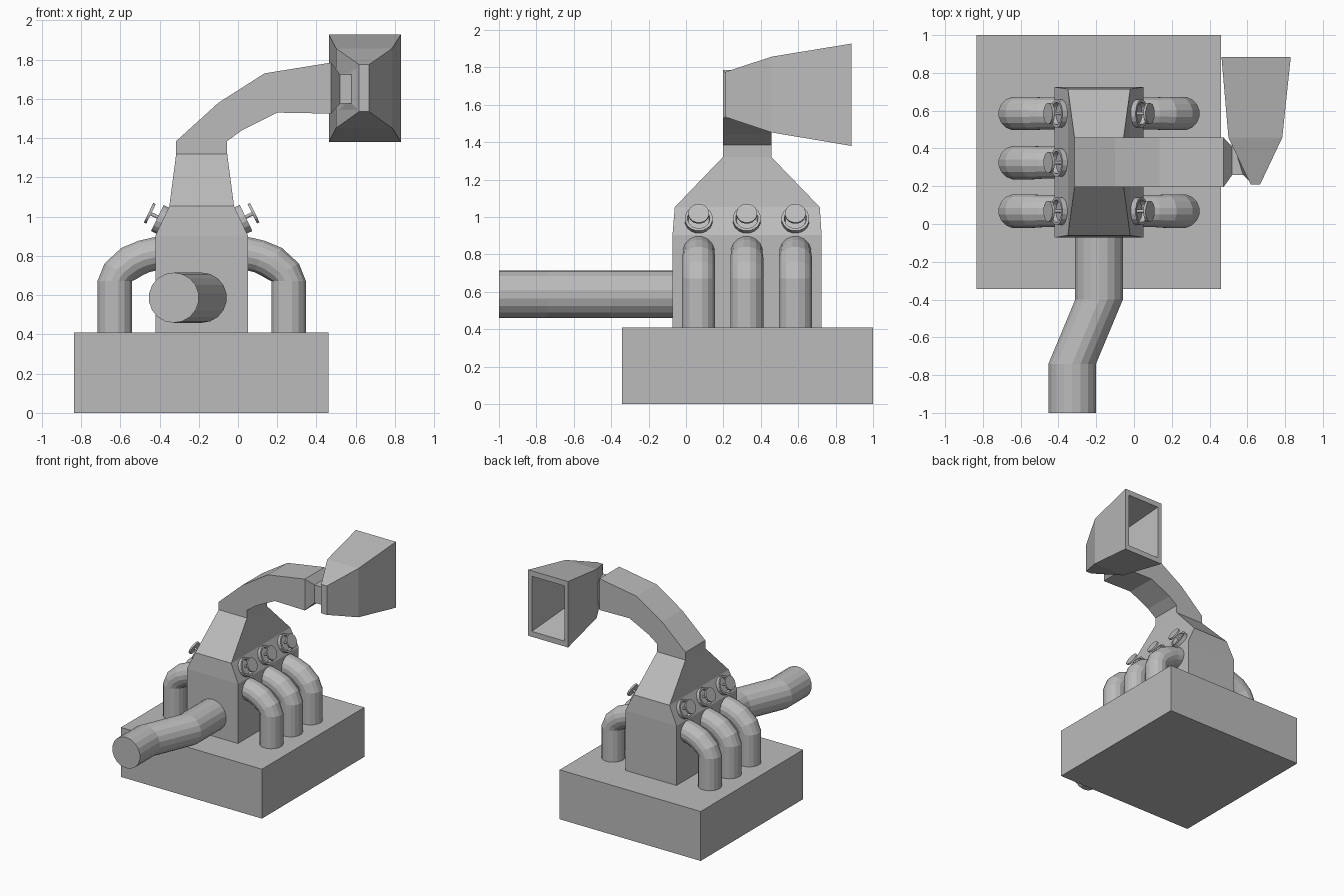
import bpy, bmesh, math
from mathutils import Vector, Matrix

if "Cube" in bpy.data.objects:
    bpy.data.objects.remove(bpy.data.objects["Cube"])

metal = bpy.data.materials.new("plain grey")
metal.diffuse_color = (0.5, 0.5, 0.5, 1)
metal.use_nodes = True
metal.node_tree.nodes["Principled BSDF"].inputs["Base Color"].default_value = metal.diffuse_color
CX = -0.185                      # symmetry plane of the machine body


def loft(name, rings):
    """Skin a list of equal-length rings and cap both ends."""
    bm = bmesh.new()
    vs = [[bm.verts.new(p) for p in r] for r in rings]
    n = len(vs[0])
    for a, b in zip(vs, vs[1:]):
        for i in range(n):
            j = (i + 1) % n
            bm.faces.new((a[i], a[j], b[j], b[i]))
    bm.faces.new(vs[0][::-1])
    bm.faces.new(vs[-1])
    bmesh.ops.recalc_face_normals(bm, faces=bm.faces)
    me = bpy.data.meshes.new(name)
    bm.to_mesh(me)
    bm.free()
    me.materials.append(metal)
    ob = bpy.data.objects.new(name, me)
    bpy.context.collection.objects.link(ob)
    return ob


def rect_z(x0, x1, y0, y1, z):
    return [(x0, y0, z), (x1, y0, z), (x1, y1, z), (x0, y1, z)]


def rect_y(x0, x1, z0, z1, y):
    return [(x0, y, z0), (x1, y, z0), (x1, y, z1), (x0, y, z1)]


def circle(c, u, v, r, n=16):
    c, u, v = Vector(c), Vector(u), Vector(v)
    return [c + r * (u * math.cos(t) + v * math.sin(t))
            for t in (2 * math.pi * (i + 0.5) / n for i in range(n))]


def mirrored(ob, name):
    """Copy of an object on the other side of the body."""
    me = ob.data.copy()
    me.transform(Matrix.Translation((2 * CX, 0, 0)) @ Matrix.Scale(-1, 4, (1, 0, 0)))
    me.flip_normals()
    bpy.context.collection.objects.link(bpy.data.objects.new(name, me))


# Base block
loft("base", [rect_z(-0.835, 0.46, -0.343, 1.0, 0), rect_z(-0.835, 0.46, -0.343, 1.0, 0.41)])

# Body with chamfered shoulders and a neck
loft("body", [rect_z(-0.42, 0.05, -0.072, 0.725, 0.405),
              rect_z(-0.42, 0.05, -0.072, 0.725, 0.905),
              rect_z(-0.35, -0.02, -0.06, 0.715, 1.053),
              rect_z(-0.315, -0.055, 0.197, 0.457, 1.32)])

# Curved square duct: (outer x, z), (inner x, z)
duct = [((-0.315, 1.32), (-0.055, 1.32)), ((-0.315, 1.385), (-0.055, 1.385)),
        ((-0.10, 1.58), (0.02, 1.44)), ((0.135, 1.73), (0.20, 1.53)),
        ((0.475, 1.785), (0.475, 1.525))]
loft("curved_duct", [[(o[0], 0.197, o[1]), (i[0], 0.197, i[1]),
                      (i[0], 0.457, i[1]), (o[0], 0.457, o[1])] for o, i in duct])

# Narrow link between duct and horn: front x, back x, y range, z range
link = [(0.475, 0.475, 0.197, 0.457, 1.525, 1.785), (0.52, 0.52, 0.26, 0.41, 1.577, 1.725),
        (0.578, 0.53, 0.26, 0.41, 1.577, 1.725), (0.62, 0.505, 0.217, 0.452, 1.535, 1.775)]
loft("link", [[(f, y0, z0), (b, y1, z0), (b, y1, z1), (f, y0, z1)]
              for f, b, y0, y1, z0, z1 in link])

# Horn, open and hollow at the back
loft("horn", [rect_y(0.617, 0.668, 1.535, 1.775, 0.21),
              rect_y(0.50, 0.785, 1.452, 1.857, 0.457),
              rect_y(0.463, 0.83, 1.38, 1.927, 0.885),
              rect_y(0.498, 0.795, 1.425, 1.882, 0.885),
              rect_y(0.535, 0.75, 1.495, 1.815, 0.47),
              rect_y(0.62, 0.665, 1.56, 1.75, 0.25)])

# Large offset pipe at the front
loft("front_pipe", [circle((x, y, 0.587), (1, 0, 0), (0, 0, 1), 0.128, 18)
                    for x, y in [(CX, 0), (CX, -0.40), (-0.327, -0.74), (-0.327, -1.0)]])

# Side pipes: (x, z, tilt in degrees) of each ring
elbow = [(0.258, 0.405, 0), (0.258, 0.672, 0), (0.232, 0.72, 28), (0.17, 0.771, 52),
         (0.11, 0.797, 72), (0.05, 0.811, 84), (0.0, 0.813, 90)]
normal = Vector((0.9, 0, 0.436))         # shoulder direction
along = Vector((-0.436, 0, 0.9))
for k, y in enumerate((0.068, 0.325, 0.585)):
    rings = [circle((x, y, z), (math.cos(math.radians(t)), 0, math.sin(math.radians(t))),
                    (0, 1, 0), 0.09 if t < 60 else 0.086) for x, z, t in elbow]
    mirrored(loft(f"right_pipe_{k}", rings), f"left_pipe_{k}")

    # Valve cup on the shoulder, with stem and hand disc
    c = Vector((0.014, y, 0.98))

    def valve_part(name, prof, centre):
        part = loft(name, [circle(centre + normal * d, along, (0, 1, 0), r)
                           for d, r in prof])
        mirrored(part, "left_" + name)
    valve_part(f"valve_cup_{k}", [(-0.01, 0.075), (0.03, 0.075), (0.03, 0.06), (0.006, 0.055)], c)
    valve_part(f"valve_stem_{k}", [(0.0, 0.009), (0.075, 0.009)], c + along * 0.005)
    valve_part(f"valve_disc_{k}", [(0.068, 0.056), (0.082, 0.056)], c + along * 0.005)
